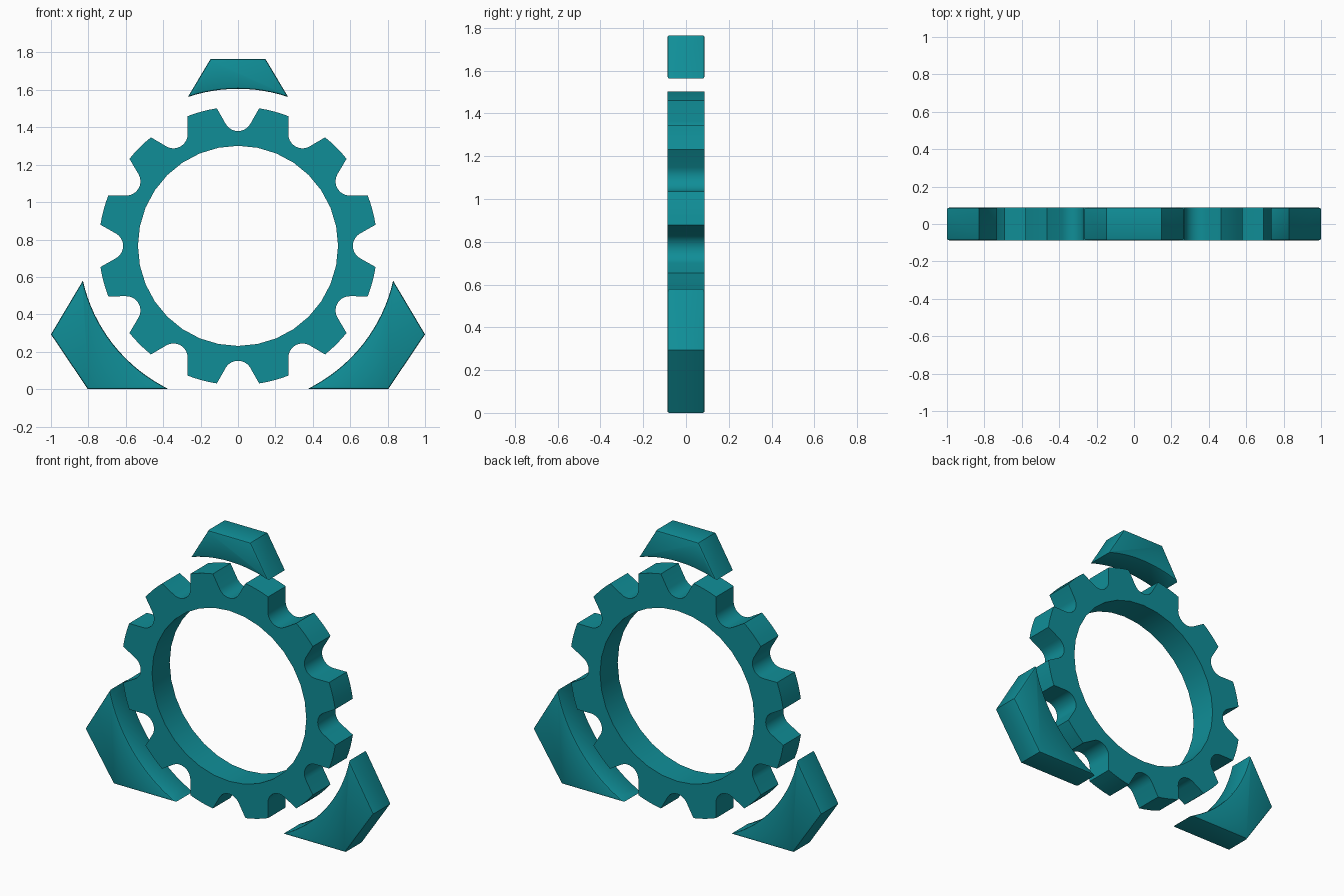
import bpy, bmesh
from math import cos, sin, pi, radians, atan2, acos, asin, sqrt

if "Cube" in bpy.data.objects:
    bpy.data.objects.remove(bpy.data.objects["Cube"])

CZ = 0.766      # height of the ring centre
HALF = 0.0875   # half thickness

teal = bpy.data.materials.new("teal")
teal.diffuse_color = (0.005, 0.27, 0.31, 1)
teal.use_nodes = True
teal.node_tree.nodes["Principled BSDF"].inputs["Base Color"].default_value = teal.diffuse_color


def arc(r, a0, a1, n, cx=0.0, cz=0.0):
    return [(cx + r * cos(a0 + (a1 - a0) * i / n), cz + r * sin(a0 + (a1 - a0) * i / n))
            for i in range(n + 1)]


def plate(name, loops, bevel=0.0):
    """Extrude closed x-z outlines (later ones are holes) through the thickness."""
    bm = bmesh.new()
    edges = []
    for pts in loops:
        vs = [bm.verts.new((x, -HALF, z)) for x, z in pts]
        edges += [bm.edges.new((vs[i - 1], vs[i])) for i in range(len(vs))]
    if len(loops) == 1:
        bm.faces.new(vs)
    else:
        bmesh.ops.triangle_fill(bm, edges=edges, use_beauty=True, use_dissolve=False)
    ext = bmesh.ops.extrude_face_region(bm, geom=bm.faces[:], use_keep_orig=True)
    bmesh.ops.translate(bm, vec=(0, 2 * HALF, 0),
                        verts=[g for g in ext["geom"] if isinstance(g, bmesh.types.BMVert)])
    bmesh.ops.recalc_face_normals(bm, faces=bm.faces[:])
    if bevel:
        rim = [e for e in bm.edges if abs(e.verts[0].co.y - e.verts[1].co.y) < 1e-5]
        bmesh.ops.bevel(bm, geom=rim, offset=bevel, segments=2, profile=0.5,
                        affect='EDGES', clamp_overlap=True)
    me = bpy.data.meshes.new(name)
    bm.to_mesh(me)
    bm.free()
    ob = bpy.data.objects.new(name, me)
    bpy.context.collection.objects.link(ob)
    me.materials.append(teal)
    bpy.ops.object.select_all(action='DESELECT')
    ob.select_set(True)
    bpy.context.view_layer.objects.active = ob
    bpy.ops.object.shade_smooth_by_angle(angle=radians(25))
    return ob


# Toothed ring: twelve round-bottomed notches with flared sides
NOTCH_C, NOTCH_R, TIP_R, TIP_HALF = 0.690, 0.076, 0.744, 0.113
tip_a = asin(TIP_HALF / TIP_R)
outline = []
for k in range(12):
    a = k * pi / 6
    notch = arc(NOTCH_R, a - 2 * pi / 3, a - 4 * pi / 3, 10, NOTCH_C * cos(a), NOTCH_C * sin(a))
    tip = arc(TIP_R, a + tip_a, a + pi / 6 - tip_a, 4)
    outline += notch + tip
outline = [(x, z + CZ) for x, z in outline]
plate("toothed_ring", [outline, arc(0.535, 0, 2 * pi, 32, 0, CZ)[:-1]])

# Top block: trapezoid with a curved underside
ta = acos(0.268 / 0.84)
plate("top_block", [[(0.147, 1.765), (-0.147, 1.765)] + arc(0.84, pi - ta, ta, 12, 0, CZ)], 0.01)

# Lower corner blocks, mirrored left and right
R = 0.85
a_low = -asin(CZ / R) + 0.005
a_up = atan2(0.58 - CZ, 0.829)
corner = [(1.0, 0.293), (0.803, 0.0), (R * cos(a_low), 0.0)] + arc(R, a_low, a_up, 16, 0, CZ)[1:]
for side, s in (("right", 1), ("left", -1)):
    plate(side + "_corner_block", [[(s * x, z) for x, z in corner]], 0.01)
